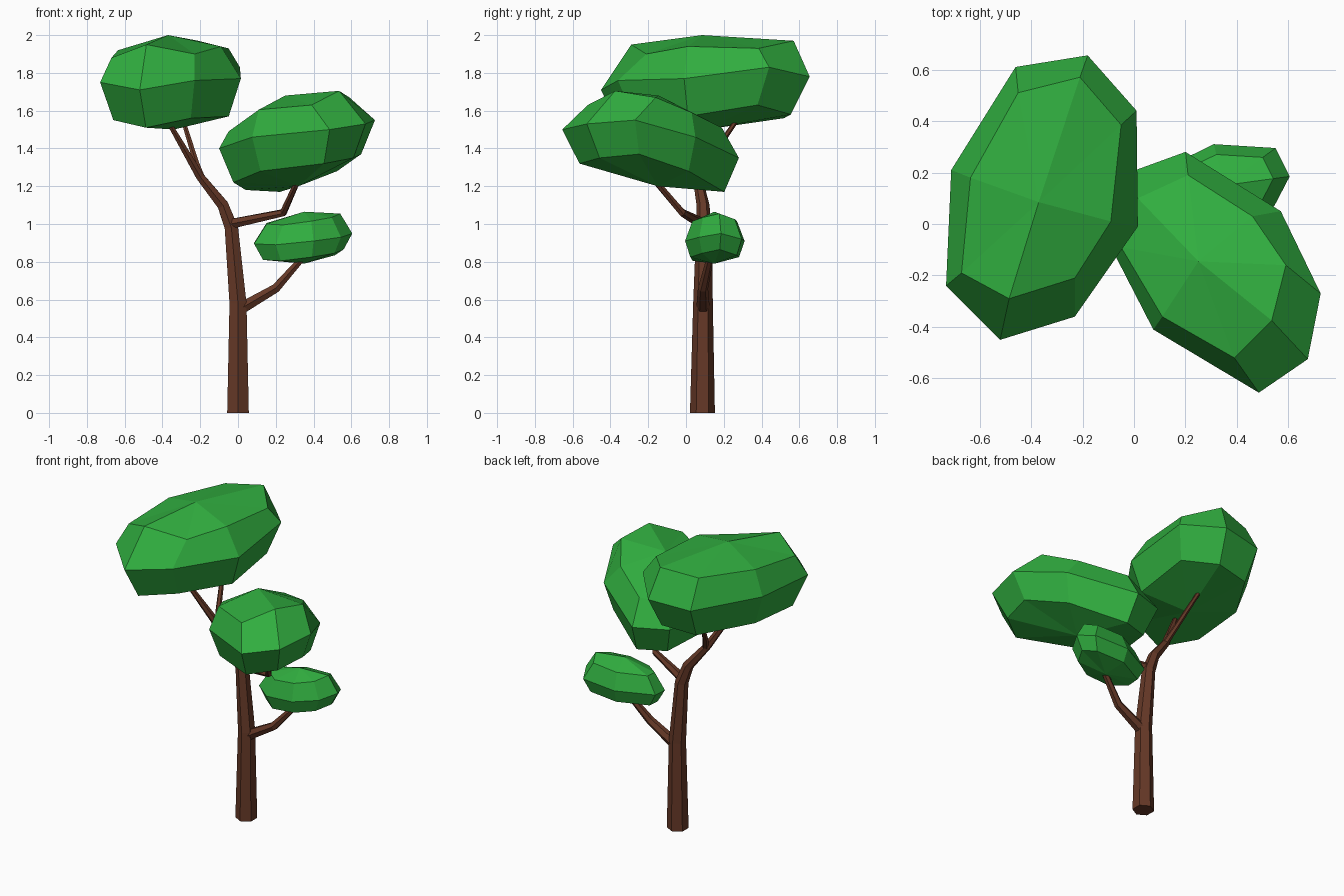
import bpy
import bmesh
from mathutils import Vector

if "Cube" in bpy.data.objects:
    bpy.data.objects.remove(bpy.data.objects["Cube"])


def material(name, rgb):
    m = bpy.data.materials.new(name)
    m.diffuse_color = (*rgb, 1)
    m.use_nodes = True
    m.node_tree.nodes["Principled BSDF"].inputs["Base Color"].default_value = m.diffuse_color
    return m


BARK = material("bark", (0.13, 0.04, 0.02))
LEAF = material("leaf", (0.03, 0.42, 0.05))


def loft(name, rings, start, end, mat):
    """Flat-shaded skin through equal rings, closed by a point at each end."""
    bm = bmesh.new()
    vr = [[bm.verts.new(p) for p in r] for r in rings]
    n = len(vr[0])
    for a, b in zip(vr, vr[1:]):
        for i in range(n):
            j = (i + 1) % n
            bm.faces.new((a[i], a[j], b[j], b[i]))
    for ring, tip in ((vr[0], start), (vr[-1], end)):
        t = bm.verts.new(tip)
        for i in range(n):
            bm.faces.new((ring[i], ring[(i + 1) % n], t))
    bmesh.ops.recalc_face_normals(bm, faces=bm.faces)
    me = bpy.data.meshes.new(name)
    bm.to_mesh(me)
    bm.free()
    me.materials.append(mat)
    ob = bpy.data.objects.new(name, me)
    bpy.context.collection.objects.link(ob)


def branch(name, path, sides=6):
    """Tapered tube along (x, y, z, radius) points."""
    from math import cos, sin, tau
    pts = [Vector(p[:3]) for p in path]
    rings = []
    for i, c in enumerate(pts):
        d = (pts[min(i + 1, len(pts) - 1)] - pts[max(i - 1, 0)]).normalized()
        if i == 0 and c.z == 0:
            d = Vector((0, 0, 1))
        u = Vector((0, 1, 0))
        u = (u - d * u.dot(d)).normalized()
        v = d.cross(u)
        r = path[i][3]
        rings.append([c + (u * cos(k * tau / sides) + v * sin(k * tau / sides)) * r
                      for k in range(sides)])
    loft(name, rings, pts[0], pts[-1], BARK)


def scaled(ring, centre, s, dz):
    return [(centre[0] + (x - centre[0]) * s, centre[1] + (y - centre[1]) * s, z + dz)
            for x, y, z in ring]


def crown(name, middle, top, bottom, drop, upper=None):
    """Faceted leaf mass: lower ring, widest ring, upper ring and two poles."""
    lower = scaled(middle, bottom, 0.82, -drop)
    upper = upper or scaled(middle, top, 0.75, 0.105)
    loft(name, [lower, middle, upper], bottom, top, LEAF)


# Trunk and branches
branch("trunk", [(0, .087, 0, .066), (0, .09, .58, .052), (-.035, .095, .98, .041),
                 (-.08, .09, 1.1, .034), (-.2, .06, 1.25, .025), (-.38, -.05, 1.56, .013)])
branch("upper_fork", [(-.19, .065, 1.24, .02), (-.22, .11, 1.32, .017),
                      (-.30, .29, 1.58, .012)])
branch("middle_branch", [(-.04, .09, 1.0, .03), (.24, -.02, 1.06, .021),
                         (.33, -.19, 1.26, .016)])
branch("low_branch", [(.01, .09, .55, .036), (.2, .09, .66, .027), (.35, .13, .83, .018)])

# Large left crown
crown("left_crown",
      [(-.46, .61, 1.76), (-.18, .655, 1.78), (.01, .44, 1.83), (.015, -.01, 1.77),
       (-.23, -.36, 1.76), (-.52, -.45, 1.71), (-.73, -.24, 1.75), (-.71, .21, 1.77)],
      (-.37, .085, 2.0), (-.34, .1, 1.5), .2,
      [(-.45, .51, 1.94), (-.21, .57, 1.97), (-.05, .385, 1.93), (-.09, .01, 1.94),
       (-.23, -.21, 1.9), (-.485, -.29, 1.95), (-.67, -.19, 1.88), (-.635, .18, 1.92)])

# Tilted right crown
crown("right_crown",
      [(.2, .28, 1.35), (.57, .05, 1.46), (.725, -.27, 1.55), (.675, -.525, 1.53),
       (.485, -.655, 1.5), (.075, -.41, 1.46), (-.1, -.07, 1.4), (-.02, .2, 1.36)],
      (.25, -.145, 1.68), (.32, -.15, 1.2), .18,
      [(.21, .19, 1.51), (.46, .03, 1.59), (.59, -.16, 1.67), (.535, -.375, 1.705),
       (.39, -.52, 1.63), (.11, -.36, 1.605), (-.05, -.09, 1.49), (.015, .1, 1.5)])

# Small low crown
crown("small_crown",
      [(.085, .2, .9), (.085, .1, .895), (.2, .01, .89), (.4, -.005, .91),
       (.545, .07, .93), (.605, .185, .95), (.55, .295, .92), (.31, .31, .91)],
      (.35, .15, 1.065), (.35, .15, .79), .085)
